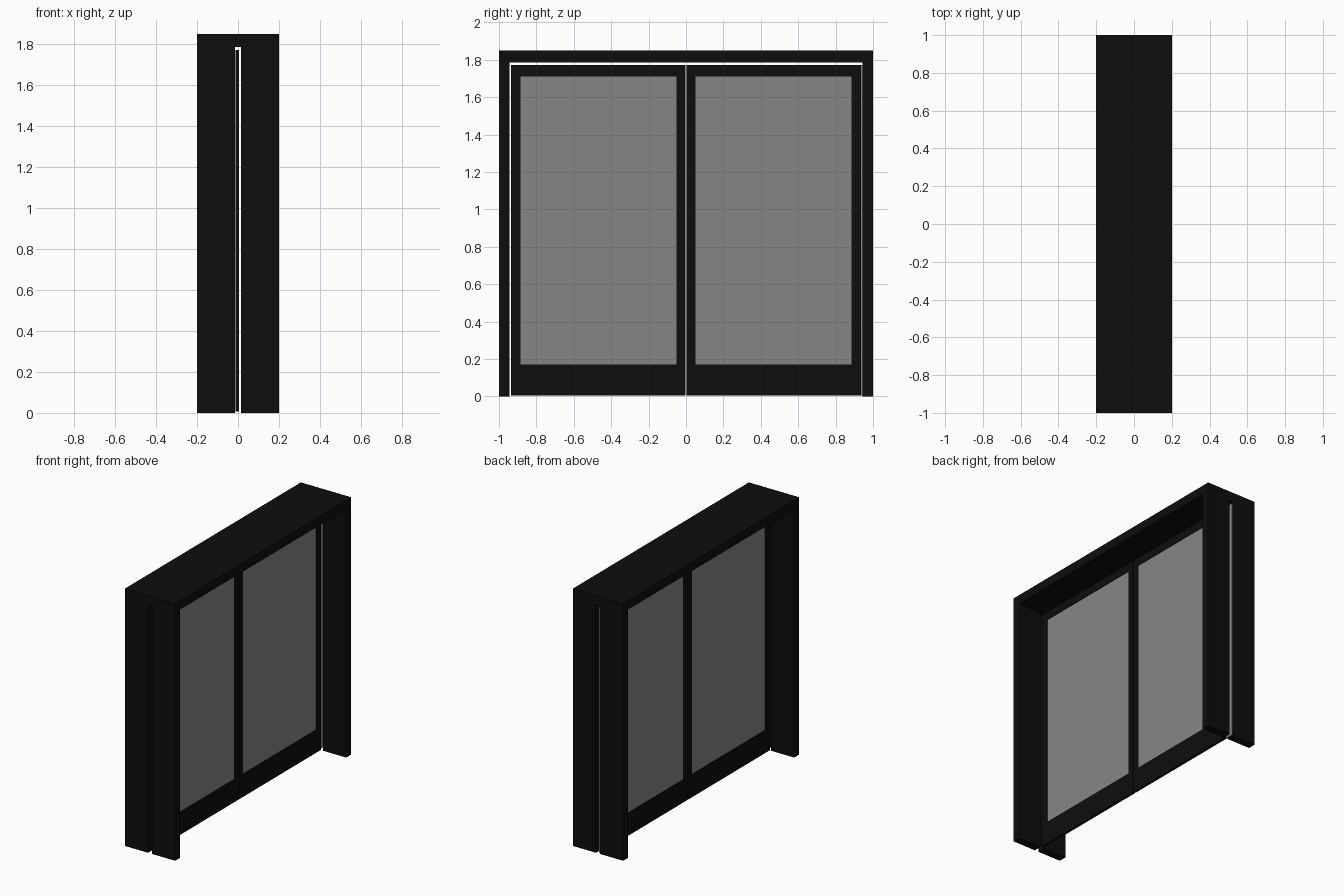
import bpy

cube = bpy.data.objects.get("Cube")
if cube:
    bpy.data.objects.remove(cube, do_unlink=True)


def make_material(name, value):
    mat = bpy.data.materials.new(name)
    mat.use_nodes = True
    colour = (value, value, value, 1.0)
    mat.diffuse_color = colour
    mat.node_tree.nodes["Principled BSDF"].inputs["Base Color"].default_value = colour
    return mat


black = make_material("black_frame", 0.004)
grey = make_material("grey_glass", 0.24)


def box(name, mat, x, y, z):
    """Axis-aligned box given by its (low, high) span on each axis."""
    spans = (x, y, z)
    bpy.ops.mesh.primitive_cube_add(size=1)
    obj = bpy.context.object
    obj.name = name
    centre = [(a + b) / 2 for a, b in spans]
    size = [abs(b - a) for a, b in spans]
    for v in obj.data.vertices:
        v.co = [c + p * s for c, p, s in zip(centre, v.co, size)]
    obj.data.materials.append(mat)
    return obj


DEPTH, HEIGHT, OPENING = 0.2, 1.85, 1.785
JAMB, SLOT = 0.943, 0.015
LEAF_X, GLASS_X = (-0.013, 0.005), (-0.010, 0.002)
LEAF_LOW, LEAF_TOP = 0.006, 1.771
GLASS_LOW, GLASS_TOP = 0.17, 1.71
LEAF_IN, GLASS_IN, GLASS_OUT, LEAF_OUT = 0.003, 0.05, 0.885, 0.936

# Lintel across the whole frame
box("lintel", black, (-DEPTH, DEPTH), (-1, 1), (OPENING, HEIGHT))

for side, s in (("front", -1), ("back", 1)):
    def span(a, b):
        return (s * a, s * b)

    # Jamb halves with a narrow slot between them
    for half, h in (("right", -1), ("left", 1)):
        box(f"{side}_{half}_jamb", black, (h * SLOT, h * DEPTH),
            span(JAMB, 1), (0, OPENING))

    # Door leaf: two stiles, two rails and a recessed pane
    box(f"{side}_outer_stile", black, LEAF_X, span(GLASS_OUT, LEAF_OUT), (LEAF_LOW, LEAF_TOP))
    box(f"{side}_inner_stile", black, LEAF_X, span(LEAF_IN, GLASS_IN), (LEAF_LOW, LEAF_TOP))
    box(f"{side}_bottom_rail", black, LEAF_X, span(GLASS_IN, GLASS_OUT), (LEAF_LOW, GLASS_LOW))
    box(f"{side}_top_rail", black, LEAF_X, span(GLASS_IN, GLASS_OUT), (GLASS_TOP, LEAF_TOP))
    box(f"{side}_glass_pane", grey, GLASS_X, span(GLASS_IN, GLASS_OUT), (GLASS_LOW, GLASS_TOP))

# Thin grey strip inside the back slot
box("slot_strip", grey, (-0.013, -0.008), (LEAF_OUT, 0.998), (LEAF_LOW, LEAF_TOP))
